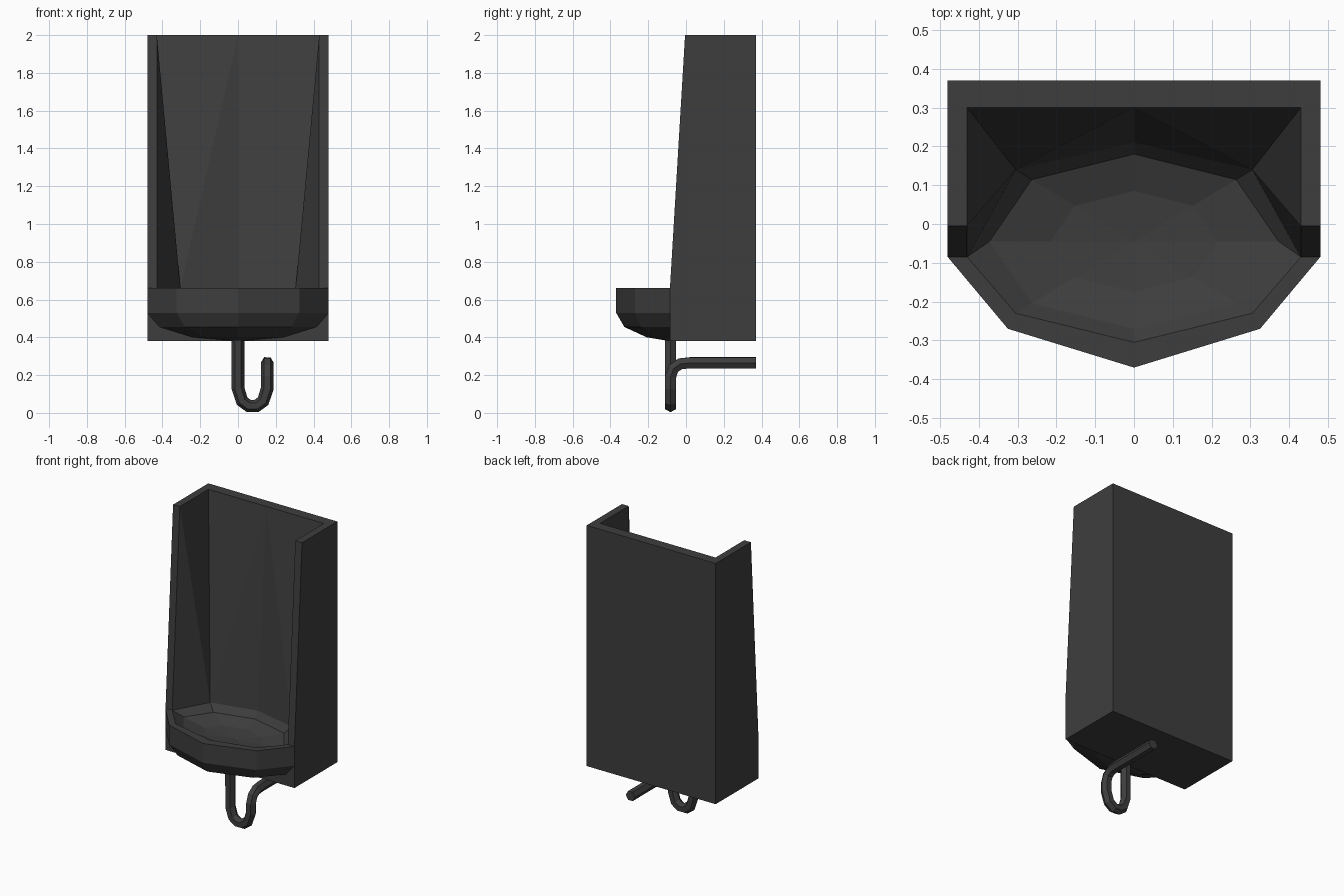
import bpy, bmesh
from math import sin, cos, radians

cube = bpy.data.objects.get("Cube")
if cube:
    bpy.data.objects.remove(cube, do_unlink=True)

mat = bpy.data.materials.new("dark_grey")
mat.use_nodes = True
grey = (0.048, 0.048, 0.048, 1)
mat.diffuse_color = grey
mat.node_tree.nodes["Principled BSDF"].inputs["Base Color"].default_value = grey

W, BACK, FRONT = 0.48, 0.37, -0.085      # half width, wall plane, front plane
LOW, RIM, TOP = 0.38, 0.66, 2.0          # heights
IN_W, IN_BACK, TOP_Y = 0.43, 0.30, -0.005
CY = -0.045                              # basin centre
faces = []                               # half of the body, x >= 0


def strip(a, b):
    """Bridge two rows of points; a single point makes a fan."""
    if len(b) == 1:
        b = b * len(a)
    for i in range(len(a) - 1):
        quad = [a[i], a[i + 1], b[i + 1], b[i]]
        faces.append(list(dict.fromkeys(quad)))


def inner_ring(rx, ry, z):
    return [(rx * cos(radians(t)), CY + ry * sin(radians(t)), z)
            for t in (90, 45, 0, -45, -90)]


def snap(ring):
    """Put the ends of a half ring exactly on the mirror plane."""
    return [(0.0 if abs(x) < 1e-5 else x, y, z) for x, y, z in ring]


def outer_ring(k, z):
    return [(W * k, FRONT, z), (0.325 * k, CY - 0.225 * k, z), (0.0, CY - 0.325 * k, z)]


# Basin outside: upright band, then a flattened half dome
outer = [outer_ring(1, RIM)]
for t in (0, 30, 60):
    outer.append(outer_ring(cos(radians(t)), 0.53 - 0.15 * sin(radians(t))))
pole = (0.0, FRONT, LOW)
for a, b in zip(outer, outer[1:] + [[pole]]):
    strip(a, b)

# Basin inside: rim loop and shallow bowl
back_mid, back_side = (0.0, 0.21, RIM), (0.305, 0.14, RIM)
lip = [(IN_W, FRONT, RIM), (0.305, -0.23, RIM), (0.0, -0.305, RIM)]
rings = [[back_mid, back_side] + lip]
for t in (30, 60):
    k = cos(radians(t))
    rings.append(snap(inner_ring(IN_W * k, 0.26 * k, RIM - 0.09 * sin(radians(t)))))
for a, b in zip(rings, rings[1:] + [[(0.0, CY, RIM - 0.09)]]):
    strip(a, b)
strip(lip, outer[0])

# Housing: side, back, underside and front corner panel
side_low, side_top = (W, FRONT, LOW), (W, TOP_Y, TOP)
rim_side, band_side = outer[0][0], outer[1][0]
back_low, back_top = (W, BACK, LOW), (W, BACK, TOP)
mid_low, mid_top = (0.0, BACK, LOW), (0.0, BACK, TOP)
faces += [
    [back_low, back_top, side_top, rim_side, band_side, side_low],
    [mid_low, mid_top, back_top, back_low],
    [pole, mid_low, back_low, side_low],
    [side_low, band_side, outer[2][0], outer[3][0], pole],
]

# Top edge, sloping front edge and recessed inner walls
in_front, in_corner, in_mid = (IN_W, TOP_Y, TOP), (IN_W, IN_BACK, TOP), (0.0, IN_BACK, TOP)
faces += [
    [in_front, side_top, back_top, in_corner],
    [in_corner, back_top, mid_top, in_mid],
    [lip[0], rim_side, side_top, in_front],
    [in_front, lip[0], back_side],
    [in_front, back_side, in_corner],
    [in_corner, back_side, in_mid],
    [in_mid, back_side, back_mid],
]

# Mirror both halves into one welded body
bm = bmesh.new()
for sign in (1, -1):
    for face in faces:
        bm.faces.new([bm.verts.new((sign * x, y, z)) for x, y, z in face])
bmesh.ops.remove_doubles(bm, verts=bm.verts, dist=0.0005)
bmesh.ops.recalc_face_normals(bm, faces=bm.faces)
mesh = bpy.data.meshes.new("basin_body")
bm.to_mesh(mesh)
bm.free()
mesh.materials.append(mat)
bpy.context.collection.objects.link(bpy.data.objects.new("basin_body", mesh))

# Drain pipe: down, round the trap and back to the wall
PY, PX = -0.082, 0.155
path = [(0, PY, 0.40), (0, PY, 0.13), (0.022, PY, 0.062), (0.058, PY, 0.036),
        (0.097, PY, 0.036), (0.133, PY, 0.062), (PX, PY, 0.13), (PX, PY, 0.19),
        (PX, -0.066, 0.235), (PX, -0.03, 0.26), (PX, 0.02, 0.265), (PX, BACK, 0.265)]
curve = bpy.data.curves.new("drain_pipe", "CURVE")
curve.dimensions = "3D"
curve.bevel_depth = 0.034
curve.bevel_resolution = 1
curve.use_fill_caps = True
spline = curve.splines.new("POLY")
spline.points.add(len(path) - 1)
for point, co in zip(spline.points, path):
    point.co = (*co, 1)
spline.use_smooth = False
curve.materials.append(mat)
pipe = bpy.data.objects.new("drain_pipe", curve)
bpy.context.collection.objects.link(pipe)
bpy.ops.object.select_all(action="DESELECT")
pipe.select_set(True)
bpy.context.view_layer.objects.active = pipe
bpy.ops.object.convert(target="MESH")
